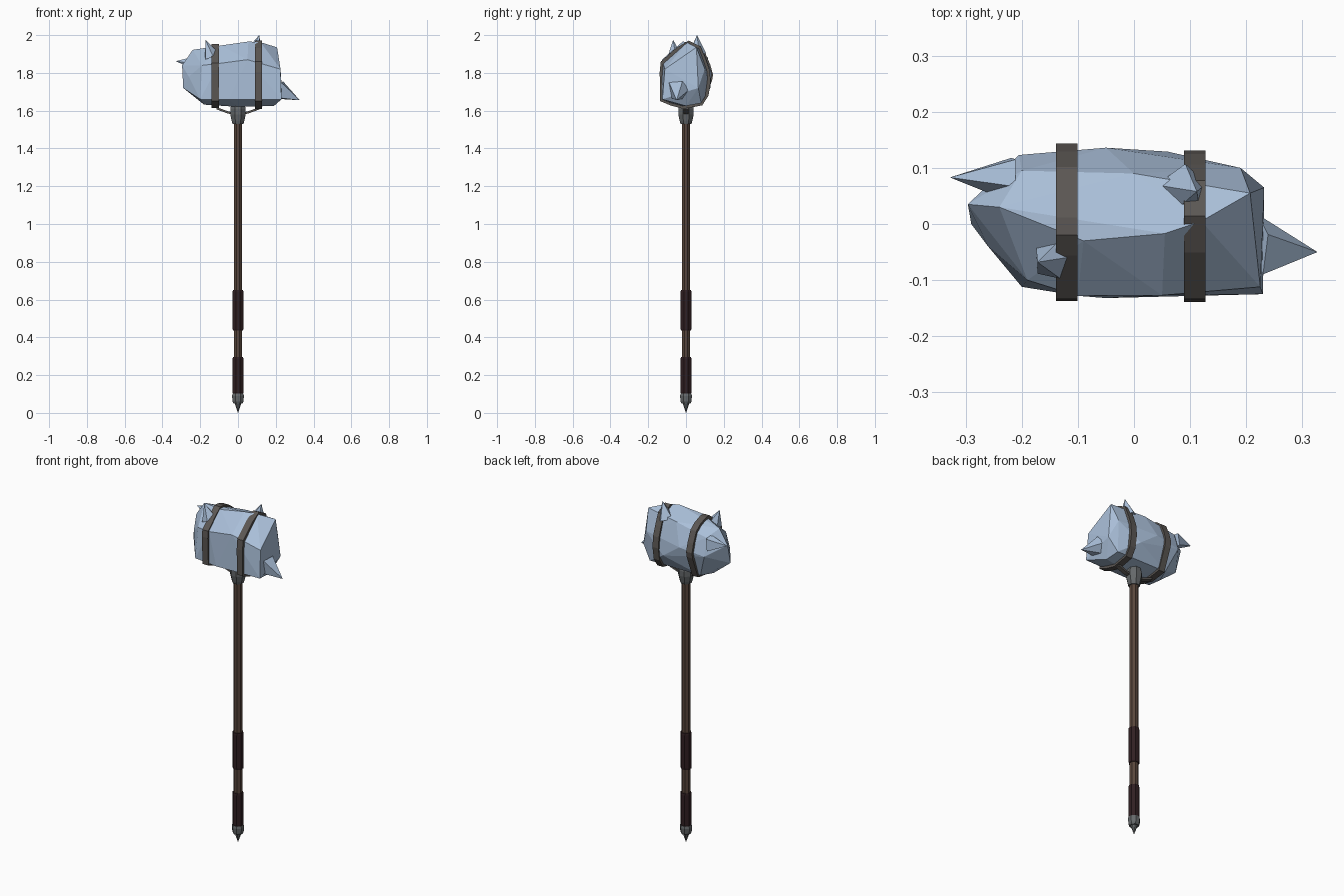
import bpy, bmesh, math, random
from mathutils import Vector

if "Cube" in bpy.data.objects:
    bpy.data.objects.remove(bpy.data.objects["Cube"])

random.seed(4)


def material(name, rgb):
    m = bpy.data.materials.new(name)
    m.diffuse_color = (*rgb, 1)
    m.use_nodes = True
    m.node_tree.nodes["Principled BSDF"].inputs["Base Color"].default_value = m.diffuse_color
    return m


ICE = material("pale blue stone", (0.40, 0.52, 0.69))
WOOD = material("brown wood", (0.10, 0.062, 0.045))
LEATHER = material("dark red leather", (0.030, 0.014, 0.016))
BAND = material("dark iron", (0.105, 0.095, 0.088))
STEEL = material("grey steel", (0.13, 0.14, 0.145))


def finish(bm, name, mat):
    bmesh.ops.recalc_face_normals(bm, faces=bm.faces)
    me = bpy.data.meshes.new(name)
    bm.to_mesh(me)
    bm.free()
    me.materials.append(mat)
    ob = bpy.data.objects.new(name, me)
    bpy.context.collection.objects.link(ob)
    return ob


def loft(bm, rings, closed=False):
    """Skin rings of equal vertex count; cap the ends or join last to first."""
    rings = [[bm.verts.new(p) for p in r] for r in rings]
    n = len(rings[0])
    pairs = list(zip(rings, rings[1:]))
    if closed:
        pairs.append((rings[-1], rings[0]))
    else:
        bm.faces.new(rings[0])
        bm.faces.new(rings[-1])
    for a, b in pairs:
        for i in range(n):
            j = (i + 1) % n
            bm.faces.new((a[i], a[j], b[j], b[i]))


def lathe(name, profile, mat, sides=8):
    bm = bmesh.new()
    loft(bm, [[(r * math.cos((i + .5) * math.tau / sides),
                r * math.sin((i + .5) * math.tau / sides), z)
               for i in range(sides)] for r, z in profile])
    return finish(bm, name, mat)


# Handle, grips, pommel and collar
lathe("handle", [(0.024, 0.09), (0.024, 1.56)], WOOD)
lathe("lower_grip", [(0.029, 0.10), (0.031, 0.11), (0.031, 0.285), (0.029, 0.295)], LEATHER)
lathe("upper_grip", [(0.029, 0.435), (0.031, 0.445), (0.031, 0.64), (0.029, 0.65)], LEATHER)
lathe("pommel", [(0.026, 0.05), (0.031, 0.06), (0.034, 0.09), (0.031, 0.102)], STEEL)
lathe("pommel_spike", [(0.019, 0.052), (0.001, 0.0)], STEEL)
lathe("collar", [(0.031, 1.53), (0.036, 1.545), (0.044, 1.58), (0.044, 1.61), (0.036, 1.64)], STEEL)

# Rough hewn head: hull of a few corner points
corners = [
    (-.24, .03, 1.922), (-.09, -.03, 1.945), (.055, -.017, 1.966), (.12, .005, 1.962), (.207, .055, 1.935),
    (-.19, -.10, 1.84), (-.10, -.128, 1.85), (.05, -.127, 1.87), (.225, -.112, 1.82),
    (-.20, -.112, 1.66), (-.05, -.132, 1.66), (.23, -.125, 1.66),
    (-.18, 0, 1.632), (0, -.03, 1.62), (.19, 0, 1.625), (.18, .08, 1.64), (-.15, .08, 1.64),
    (-.205, .123, 1.78), (-.05, .136, 1.80), (.06, .129, 1.72), (.19, .10, 1.82), (.232, .065, 1.72),
    (0, .09, 1.92), (-.2, .095, 1.88), (-.296, .035, 1.84), (-.29, 0, 1.72), (-.26, -.04, 1.78)]


def head_mesh():
    bm = bmesh.new()
    for c in corners:
        bm.verts.new(c)
    bmesh.ops.convex_hull(bm, input=bm.verts[:])
    bmesh.ops.delete(bm, geom=[v for v in bm.verts if not v.link_faces], context='VERTS')
    return bm


finish(head_mesh(), "head", ICE)


# Iron bands: head cross-section pushed outwards
def band(name, x, width=0.038):
    cut = head_mesh()
    res = bmesh.ops.bisect_plane(cut, geom=cut.verts[:] + cut.edges[:] + cut.faces[:],
                                 plane_co=(x, 0, 0), plane_no=(1, 0, 0))
    pts = [(v.co.y, v.co.z - 1.79) for v in res['geom_cut'] if isinstance(v, bmesh.types.BMVert)]
    cut.free()
    pts.sort(key=lambda p: math.atan2(p[1], p[0]))
    keep = []
    for p in pts:
        if not keep or math.dist(p, keep[-1]) > 0.02:
            keep.append(p)

    def ring(px, off):
        return [(px, p[0] * (1 + off / math.hypot(*p)), 1.79 + p[1] * (1 + off / math.hypot(*p)))
                for p in keep]
    a, b = x - width / 2, x + width / 2
    bm = bmesh.new()
    loft(bm, [ring(a, -.01), ring(a, .013), ring(b, .013), ring(b, -.01)], closed=True)
    finish(bm, name, BAND)


band("left_band", -0.12)
band("right_band", 0.108)

# Braces from the collar to the bands
for side, s in (("left", -1), ("right", 1)):
    bm = bmesh.new()
    loft(bm, [[(s * x, y, z + h) for y, h in ((-.013, -.006), (.013, -.006), (.013, .006), (-.013, .006))]
              for x, z in ((.03, 1.585), (.06, 1.593), (.115, 1.613))])
    finish(bm, side + "_brace", BAND)


# Faceted spikes growing out of the head
def spike(name, base, tip, radius, sides=5):
    base, tip = Vector(base), Vector(tip)
    q = (tip - base).to_track_quat('Z', 'Y')
    bm = bmesh.new()
    ring = []
    for i in range(sides):
        a = (i + random.uniform(-.15, .15)) * math.tau / sides
        r = radius * random.uniform(.9, 1.1)
        ring.append(bm.verts.new(base + q @ Vector((r * math.cos(a), r * math.sin(a), 0))))
    top = bm.verts.new(tip)
    bm.faces.new(ring)
    for i in range(sides):
        bm.faces.new((ring[i], ring[(i + 1) % sides], top))
    finish(bm, name, ICE)


spike("left_spike", (-.215, .082, 1.85), (-.328, .083, 1.862), .048)
spike("right_spike", (.215, -.04, 1.71), (.327, -.05, 1.655), .06)
spike("top_back_spike", (.088, .058, 1.905), (.112, .058, 2.0), .048)
spike("top_front_spike", (-.14, -.06, 1.885), (-.172, -.068, 1.975), .042)
